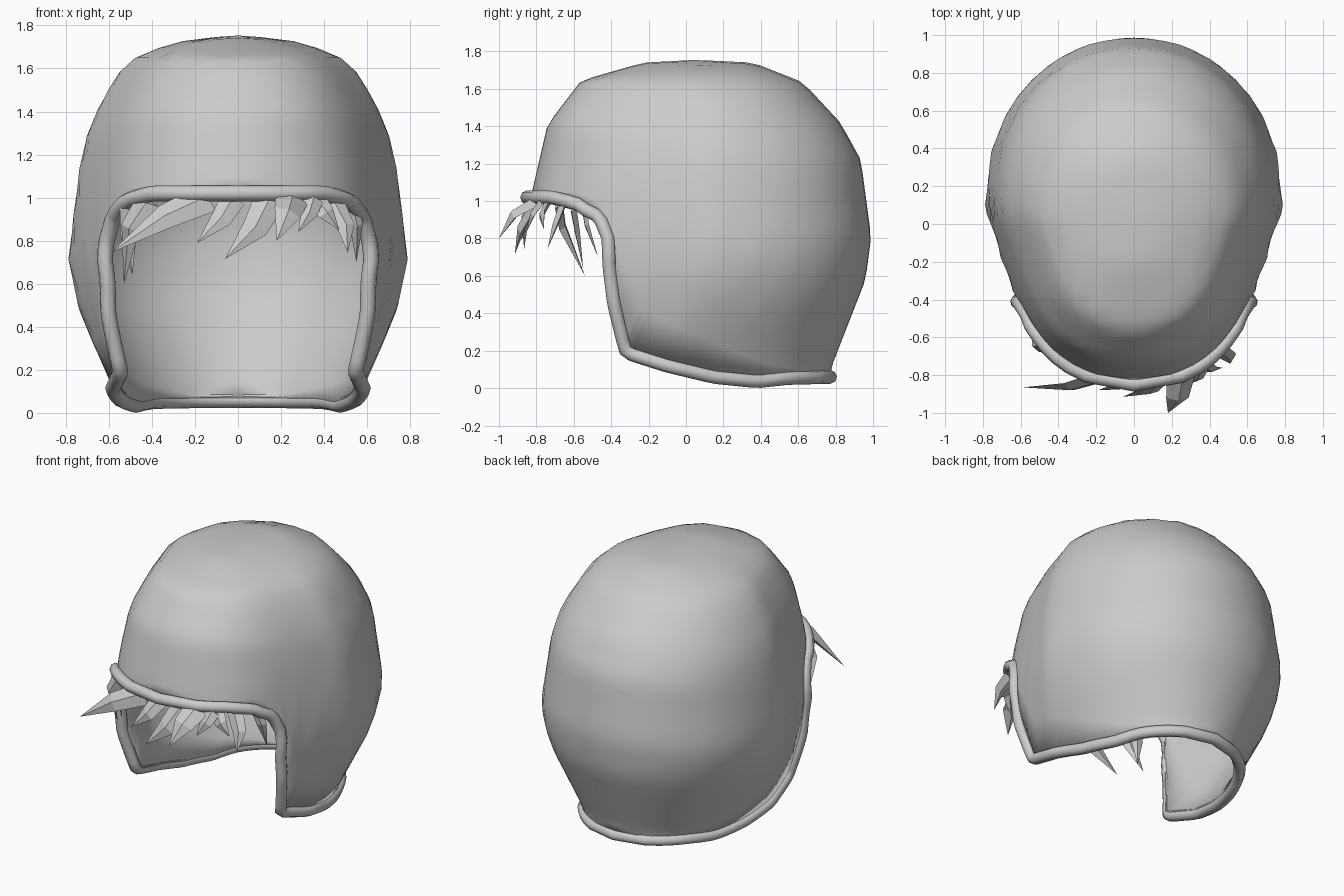
import bpy, bmesh
from math import sqrt
from mathutils import Vector

cube = bpy.data.objects.get("Cube")
if cube:
    bpy.data.objects.remove(cube)

grey = bpy.data.materials.new("plain_grey")
grey.use_nodes = True
grey.diffuse_color = (0.6, 0.6, 0.6, 1)
grey.node_tree.nodes["Principled BSDF"].inputs["Base Color"].default_value = (0.6, 0.6, 0.6, 1)

# Side silhouette (y, z) of the shell, half widths (z, x), and the opening's edge (y, z)
FRONT = [(-0.95, 0), (-0.92, 0.2), (-0.83, 0.6), (-0.83, 1.02), (-0.74, 1.41),
         (-0.56, 1.645), (-0.23, 1.74), (0.05, 1.755)]
BACK = [(0.75, 0), (0.77, 0.06), (0.78, 0.12), (0.96, 0.58), (0.99, 0.81), (0.935, 1.22),
        (0.825, 1.42), (0.625, 1.635), (0.36, 1.74), (0.05, 1.755)]
WIDTH = [(0.53, 0), (0.62, 0.2), (0.735, 0.46), (0.79, 0.72), (0.735, 1.15), (0.69, 1.34),
         (0.565, 1.57), (0.455, 1.67), (0.23, 1.735), (0, 1.755)]
RIM = [(-0.83, 1.02), (-0.7, 1.02), (-0.56, 0.985), (-0.46, 0.91), (-0.415, 0.8), (-0.41, 0.65),
       (-0.385, 0.45), (-0.32, 0.19), (-0.1, 0.12), (0.15, 0.06), (0.38, 0.037), (0.55, 0.055), (0.77, 0.06)]


def at_height(table, z):
    for (a, z0), (b, z1) in zip(table, table[1:]):
        if z <= z1:
            return a + (b - a) * (z - z0) / (z1 - z0)
    return table[-1][0]


def half_width(y, z):
    """Egg-shaped plan section at each height."""
    front, back = at_height(FRONT, z), at_height(BACK, z)
    u = (y - (front + back) / 2) / max((back - front) / 2, 1e-4)
    a = min(abs(u), 1)
    pinch = 1 - 0.4 * a * (1 - a) if u < 0 else 1
    return at_height(WIDTH, z) * sqrt(max(0, 1 - a ** 2.3)) * pinch


def resample(path, n):
    pts = [Vector(p) for p in path]
    lengths = [(b - a).length for a, b in zip(pts, pts[1:])]
    out = []
    for i in range(n + 1):
        d, k = sum(lengths) * i / n, 0
        while k < len(lengths) - 1 and d > lengths[k]:
            d -= lengths[k]
            k += 1
        out.append(pts[k].lerp(pts[k + 1], min(1, d / lengths[k])))
    return out


def finish(name, bm, smooth):
    mesh = bpy.data.meshes.new(name)
    bm.to_mesh(mesh)
    bm.free()
    mesh.materials.append(grey)
    for p in mesh.polygons:
        p.use_smooth = smooth
    ob = bpy.data.objects.new(name, mesh)
    bpy.context.collection.objects.link(ob)
    return ob


# Shell: a grid on each side running from the opening's edge up to the centre ridge
COLS, ROWS = 48, 14
ridge = resample(FRONT[3:] + BACK[1:-1][::-1], COLS)
edge = resample(RIM, COLS)
bm = bmesh.new()
for side in (1, -1):
    grid = []
    for r, t in zip(edge, ridge):
        column = []
        for j in range(ROWS + 1):
            s = 1 - (1 - j / ROWS) ** 2
            y, z = r.lerp(t, s)
            x = 0 if j == ROWS else half_width(y, z)
            column.append(bm.verts.new((side * x, y, z)))
        grid.append(column)
    for a, b in zip(grid, grid[1:]):
        for j in range(ROWS):
            quad = (a[j], b[j], b[j + 1], a[j + 1])
            bm.faces.new(quad if side < 0 else quad[::-1])
bmesh.ops.remove_doubles(bm, verts=bm.verts[:], dist=0.002)
bmesh.ops.recalc_face_normals(bm, faces=bm.faces[:])
top = max(bm.faces, key=lambda f: f.calc_center_median().z)
if top.normal.z < 0:
    bmesh.ops.reverse_faces(bm, faces=bm.faces[:])
shell = finish("helmet_shell", bm, True)
wall = shell.modifiers.new("wall", "SOLIDIFY")
wall.thickness = 0.035
wall.offset = -1

# Rolled trim around the whole opening
half = [Vector((half_width(y, z), y, z)) for y, z in edge]
half[0].x = half[-1].x = 0
loop = half + [Vector((-p.x, p.y, p.z)) for p in half[-2:0:-1]]
curve = bpy.data.curves.new("edge_trim", "CURVE")
curve.dimensions = "3D"
curve.bevel_depth = 0.037
curve.bevel_resolution = 2
spline = curve.splines.new("POLY")
spline.points.add(len(loop) - 1)
for point, p in zip(spline.points, loop):
    push = 0.02 if p.z > 0.95 else 0
    point.co = (p.x, p.y - push, p.z, 1)
spline.use_cyclic_u = True
spline.use_smooth = True
curve.materials.append(grey)
bpy.context.collection.objects.link(bpy.data.objects.new("edge_trim", curve))


# Hair locks: flat diamond sections tapering from root through a bend to the tip
def hair_lock(name, root, bend, tip, width):
    root, bend, tip = Vector(root), Vector(bend), Vector(tip)
    along = (tip - root).normalized()
    out = Vector((root.x * 0.6, -1, 0.3)).normalized()
    across = along.cross(out).normalized()
    out = across.cross(along)
    bm = bmesh.new()
    rings = []
    for centre, w in ((root, width), (bend, width * 0.8)):
        rings.append([bm.verts.new(centre + d) for d in
                      (across * w, out * w * 0.35, -across * w, -out * w * 0.35)])
    point = bm.verts.new(tip)
    bm.faces.new(rings[0])
    for i in range(4):
        k = (i + 1) % 4
        bm.faces.new((rings[0][i], rings[0][k], rings[1][k], rings[1][i]))
        bm.faces.new((rings[1][i], rings[1][k], point))
    bmesh.ops.recalc_face_normals(bm, faces=bm.faces[:])
    finish(name, bm, False)


LOCKS = [
    ((-0.14, -0.8, 1.0), (-0.34, -0.86, 0.91), (-0.59, -0.865, 0.745), 0.075),
    ((-0.42, -0.68, 0.98), (-0.5, -0.66, 0.86), (-0.53, -0.54, 0.6), 0.06),
    ((-0.5, -0.6, 0.95), (-0.51, -0.58, 0.83), (-0.49, -0.55, 0.64), 0.05),
    ((-0.02, -0.8, 1.0), (-0.08, -0.86, 0.9), (-0.19, -0.88, 0.79), 0.06),
    ((0.15, -0.8, 1.0), (0.08, -0.88, 0.86), (-0.06, -0.915, 0.715), 0.075),
    ((0.25, -0.8, 1.0), (0.23, -0.92, 0.93), (0.18, -1.0, 0.8), 0.08),
    ((0.35, -0.77, 1.0), (0.33, -0.82, 0.93), (0.28, -0.85, 0.84), 0.05),
    ((0.36, -0.74, 0.99), (0.41, -0.77, 0.93), (0.47, -0.76, 0.85), 0.05),
    ((0.44, -0.66, 0.98), (0.5, -0.7, 0.87), (0.51, -0.74, 0.745), 0.055),
    ((0.53, -0.54, 0.95), (0.55, -0.53, 0.87), (0.55, -0.47, 0.7), 0.04),
]
for i, lock in enumerate(LOCKS):
    hair_lock("hair_lock_%d" % (i + 1), *lock)
